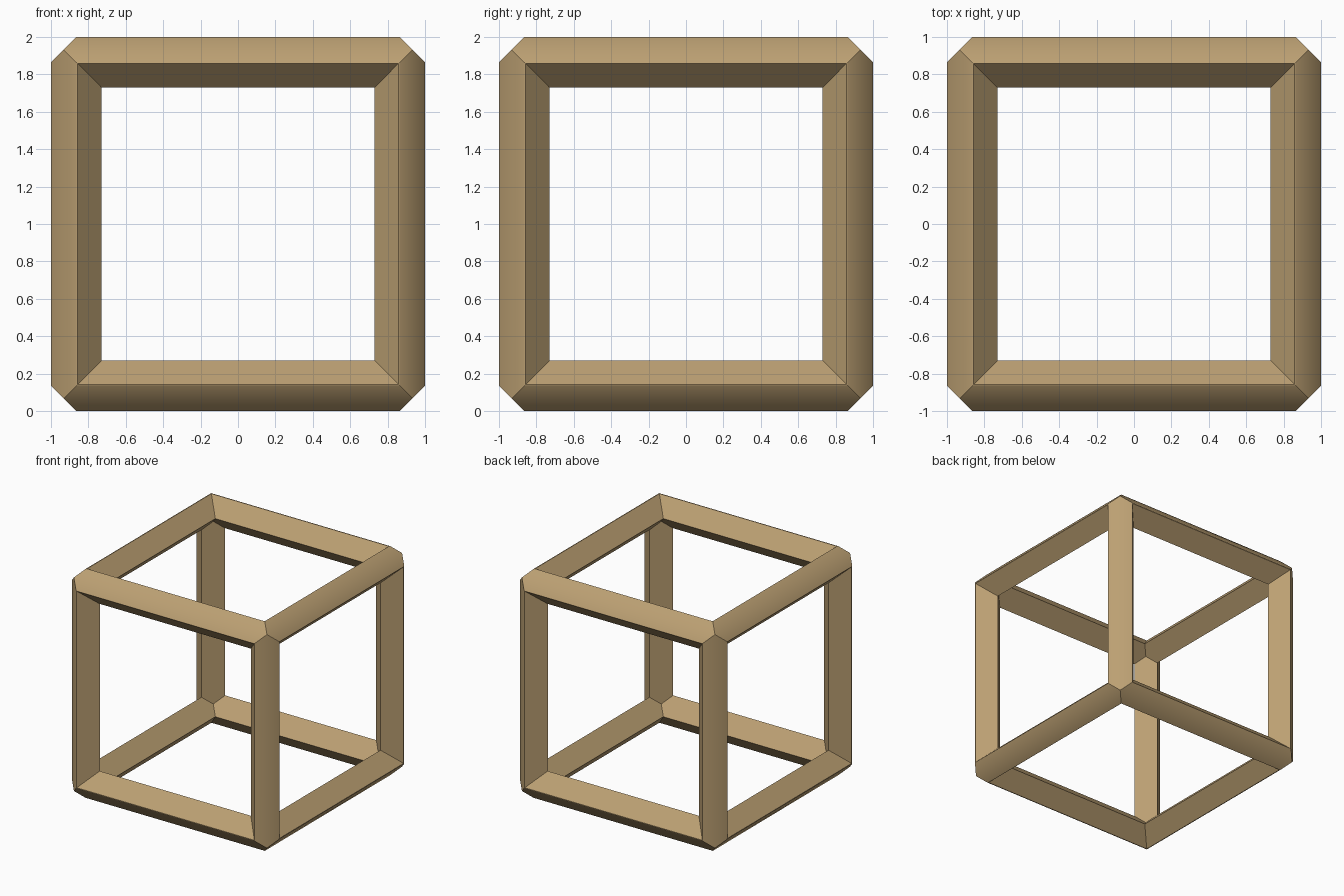
import bpy, bmesh, math

if "Cube" in bpy.data.objects:
    bpy.data.objects.remove(bpy.data.objects["Cube"])

C = 0.865           # ridge position of the bar
R = 0.135           # half diagonal of the diamond section
IN = C - R          # edge of the opening
O = (1 + C) / 2     # outer mitre point
I = (IN + C) / 2    # inner mitre point
L = C - 0.007       # inner edge of the narrow flat along the ridge

bm = bmesh.new()


def add_face(axis, sj, sk, half):
    """Face symmetric along a bar; half = (along, j, k) points on the + end."""
    pts = list(half)
    ring = [(a, j, k) for a, j, k in pts] + [(-a, j, k) for a, j, k in reversed(pts)]
    verts = []
    for a, j, k in ring:
        p = [0, 0, 0]
        p[axis], p[(axis + 1) % 3], p[(axis + 2) % 3] = a, j * sj, k * sk
        verts.append(bm.verts.new((p[0], p[1], p[2] + 1)))
    bm.faces.new(verts)


# Twelve mitred bars of diamond section
for axis in range(3):
    for sj in (-1, 1):
        for sk in (-1, 1):
            add_face(axis, sj, sk, [(C, 1, C), (O, O, O), (C, C, 1)])         # outer
            add_face(axis, sj, sk, [(IN, C, IN), (I, I, I), (IN, IN, C)])     # inner
            add_face(axis, sj, sk, [(C, 1, C), (L, 1, L)])                    # ridge flats
            add_face(axis, sj, sk, [(C, C, 1), (L, L, 1)])
            add_face(axis, sj, sk, [(L, 1, L), (IN, C, IN)])                  # sides
            add_face(axis, sj, sk, [(L, L, 1), (IN, IN, C)])

bmesh.ops.remove_doubles(bm, verts=bm.verts, dist=0.0005)
bmesh.ops.recalc_face_normals(bm, faces=bm.faces)

# Smooth only the ridge flats into the outer faces
for f in bm.faces:
    f.smooth = True
for e in bm.edges:
    on_ridge = all(sum(abs(abs(c) - C) < 1e-4 for c in (v.co.x, v.co.y, v.co.z - 1)) == 2
                   and max(abs(v.co.x), abs(v.co.y), abs(v.co.z - 1)) > 0.99
                   for v in e.verts)
    e.smooth = on_ridge

mesh = bpy.data.meshes.new("cube_frame")
bm.to_mesh(mesh)
bm.free()
frame = bpy.data.objects.new("cube_frame", mesh)
bpy.context.collection.objects.link(frame)

# Tan wood colour
mat = bpy.data.materials.new("tan_wood")
mat.diffuse_color = (0.5, 0.35, 0.17, 1)
mat.use_nodes = True
mat.node_tree.nodes["Principled BSDF"].inputs["Base Color"].default_value = mat.diffuse_color
mesh.materials.append(mat)
